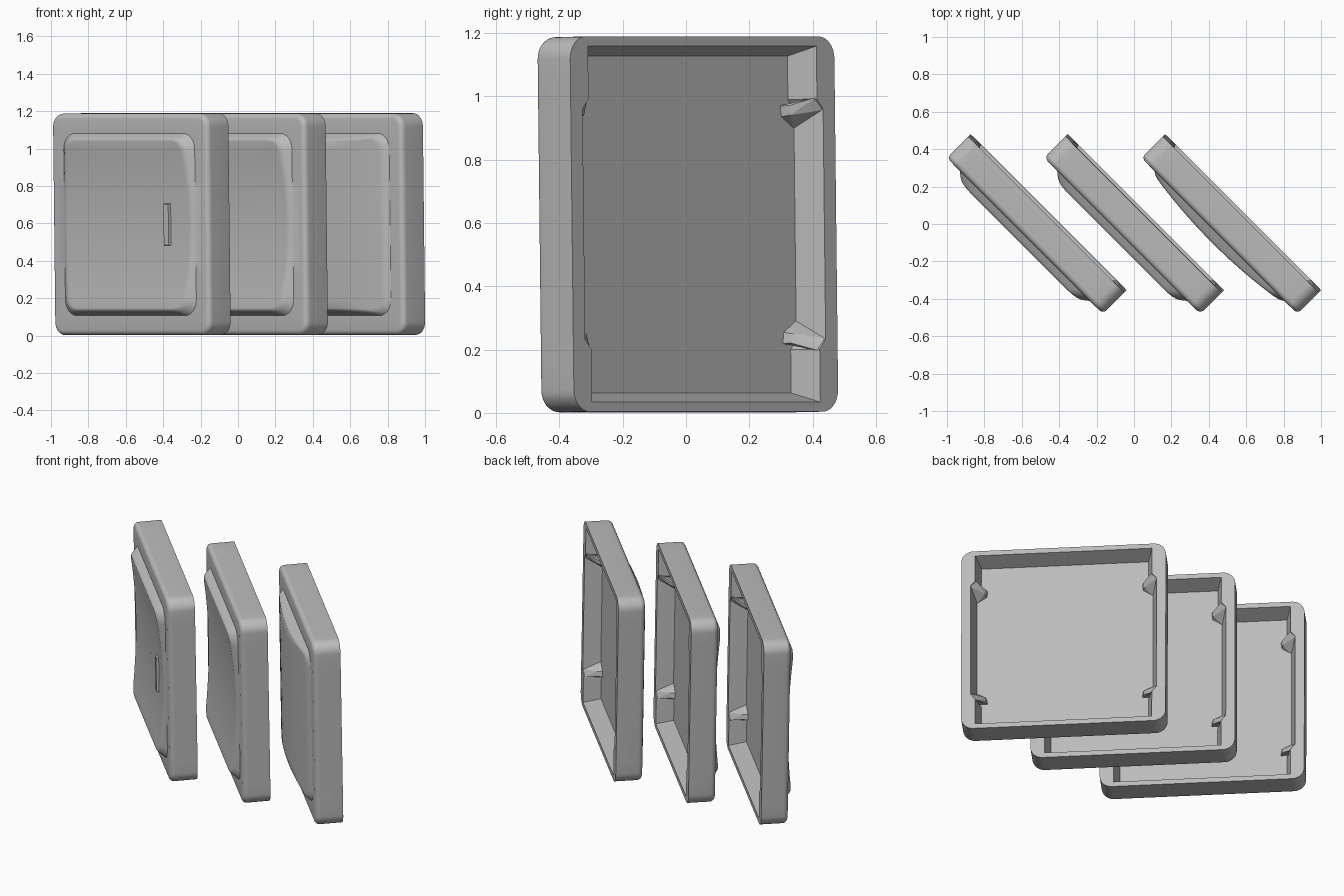
import bpy, bmesh, math
from mathutils import Matrix, Vector

if "Cube" in bpy.data.objects:
    bpy.data.objects.remove(bpy.data.objects["Cube"])

L, H, T = 1.18, 1.185, 0.162      # cap width, height, thickness
FLOOR = -0.02                     # depth position of the cavity floor

grey = bpy.data.materials.new("grey plastic")
grey.diffuse_color = (0.5, 0.5, 0.5, 1)
grey.use_nodes = True
grey.node_tree.nodes["Principled BSDF"].inputs["Base Color"].default_value = grey.diffuse_color


def ring(a, b, r, depth):
    """Rounded rectangle, half sizes a and b, corner radius r; depth may be a function."""
    pts = []
    corners = [(1, 1), (-1, 1), (-1, -1), (1, -1)]
    for i, (sx, sz) in enumerate(corners):
        arc = []
        for k in range(9):
            t = math.pi / 2 * (i + k / 8)
            arc.append((sx * (a - r) + r * math.cos(t), sz * (b - r) + r * math.sin(t)))
        pts += arc
        # straight run to the next corner
        nx, nz = corners[(i + 1) % 4]
        t = math.pi / 2 * (i + 1)
        end = (nx * (a - r) + r * math.cos(t), nz * (b - r) + r * math.sin(t))
        for k in range(1, 14):
            f = k / 14
            pts.append((arc[-1][0] * (1 - f) + end[0] * f, arc[-1][1] * (1 - f) + end[1] * f))
    return [Vector((x, depth(x, z) if callable(depth) else depth, z)) for x, z in pts]


def soft_min(a, b, k=0.016):
    h = max(k - abs(a - b), 0) / k
    return min(a, b) - h * h * k / 4


def scooped(x, z):
    return 0.012 + 0.034 * min(1.0, (z / 0.45) ** 2)


def domed(x, z):
    return 0.056 - 0.034 * (x / 0.45) ** 2


def finish(bm, name, matrix):
    bmesh.ops.recalc_face_normals(bm, faces=bm.faces)
    mesh = bpy.data.meshes.new(name)
    bm.to_mesh(mesh)
    bm.free()
    obj = bpy.data.objects.new(name, mesh)
    bpy.context.collection.objects.link(obj)
    mesh.materials.append(grey)
    obj.matrix_world = matrix
    return obj


def make_shell(name, top, matrix):
    rings = []
    # cavity floor, drafted cavity wall and flat rim
    rings.append(ring(0.507, 0.532, 0.008, FLOOR))
    rings.append(ring(0.537, 0.562, 0.008, T / 2))
    rings.append(ring(L / 2, H / 2, 0.07, T / 2))
    # outer wall and rounded front edge
    e = 0.028
    for k in range(6):
        t = math.pi / 2 * k / 5
        s = e * (1 - math.cos(t))
        rings.append(ring(L / 2 - s, H / 2 - s, 0.07 - s, -T / 2 + e - e * math.sin(t)))
    # sloped wall of the raised touch face
    for f in (0, 0.12, 0.3, 0.45, 0.6, 0.75, 0.87, 1.0, 1.2):
        def depth(x, z, f=f):
            return -T / 2 - (soft_min(0.055 * f, top(x, z)) if f else 0)
        rings.append(ring(0.495 - 0.07 * f, 0.487 - 0.034 * f, 0.085 - 0.02 * f, depth))
    # touch face
    for s in (0.9, 0.78, 0.64, 0.5, 0.36, 0.22, 0.1):
        rings.append(ring(0.411 * s, 0.446 * s, 0.06 * s, lambda x, z: -T / 2 - top(x, z)))
    bm = bmesh.new()
    loops = [[bm.verts.new(p) for p in r] for r in rings]
    n = len(loops[0])
    for a, b in zip(loops, loops[1:]):
        for i in range(n):
            bm.faces.new((a[i], a[(i + 1) % n], b[(i + 1) % n], b[i]))
    bm.faces.new(loops[0])
    bm.faces.new(loops[-1])
    obj = finish(bm, name, matrix)
    bpy.ops.object.select_all(action='DESELECT')
    obj.select_set(True)
    bpy.context.view_layer.objects.active = obj
    bpy.ops.object.shade_smooth_by_angle(angle=math.radians(35))


def make_hulls(name, shapes, matrix):
    bm = bmesh.new()
    for pts in shapes:
        verts = [bm.verts.new(p) for p in pts]
        bmesh.ops.convex_hull(bm, input=verts)
    finish(bm, name, matrix)


def corner_parts():
    """Thickened corner pads and clip ribs, mirrored to the four inner corners."""
    rim, low = T / 2, FLOOR - 0.005
    pad = [(0.54, rim, 0.565), (0.51, rim, 0.565), (0.51, rim, 0.395), (0.54, rim, 0.36),
           (0.51, low, 0.565), (0.48, low, 0.565), (0.48, low, 0.395), (0.51, low, 0.36)]
    rib = [(0.537, rim - 0.004, 0.40), (0.51, rim - 0.004, 0.40), (0.537, rim - 0.004, 0.36),
           (0.445, low, 0.375), (0.45, low, 0.34), (0.51, low, 0.30), (0.50, low, 0.375),
           (0.455, low + 0.035, 0.375), (0.46, low + 0.035, 0.345)]
    signs = [(sx, sz) for sx in (1, -1) for sz in (1, -1)]
    mirror = lambda shape: [[(x * sx, y, z * sz) for x, y, z in shape] for sx, sz in signs]
    return mirror(pad), mirror(rib)


# three caps side by side, turned 45 degrees and leaning slightly forward
pads, ribs = corner_parts()
for label, x, top in (("left", -0.52, scooped), ("middle", 0.0, scooped), ("right", 0.52, domed)):
    place = (Matrix.Translation((x, 0, 0.595)) @ Matrix.Rotation(math.radians(-45), 4, 'Z')
             @ Matrix.Rotation(math.radians(0.9), 4, 'X'))
    make_shell(label + "_cap_shell", top, place)
    make_hulls(label + "_corner_pads", pads, place)
    make_hulls(label + "_clip_ribs", ribs, place)
    if label == "left":
        # small raised finger ridge
        base, tip = -T / 2, -T / 2 - 0.028
        ridge = [(0.30 + sx * w, y, sz * h) for y, w, h in ((base, 0.024, 0.115), (tip, 0.018, 0.11))
                 for sx in (1, -1) for sz in (1, -1)]
        make_hulls("finger_ridge", [ridge], place)
